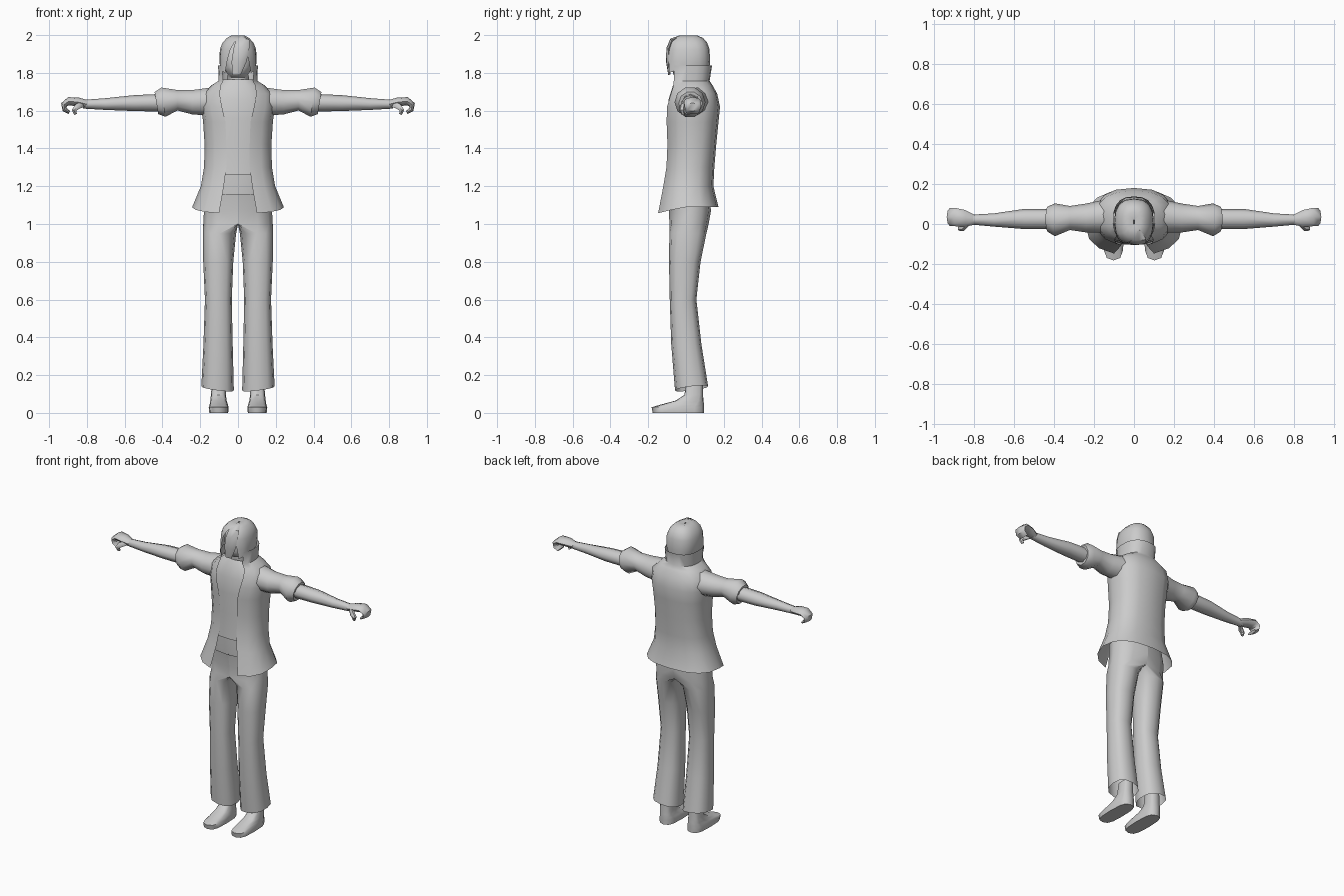
import bpy, bmesh
from math import sin, cos, pi, asin, radians
from mathutils import Vector


def loft(name, rings, closed=True, caps=True, mirror=True, angle=50):
    """Skin a list of equal-length point rings, optionally mirrored over x."""
    bm = bmesh.new()
    rows = [[bm.verts.new(p) for p in r] for r in rings]
    n = len(rows[0])
    for a, b in zip(rows, rows[1:]):
        for i in range(n if closed else n - 1):
            j = (i + 1) % n
            bm.faces.new((a[i], a[j], b[j], b[i]))
    if caps and closed:
        bm.faces.new(rows[0])
        bm.faces.new(rows[-1])
    bmesh.ops.recalc_face_normals(bm, faces=bm.faces)
    me = bpy.data.meshes.new(name)
    bm.to_mesh(me)
    bm.free()
    for p in me.polygons:
        p.use_smooth = True
    me.set_sharp_from_angle(angle=radians(angle))
    ob = bpy.data.objects.new(name, me)
    bpy.context.collection.objects.link(ob)
    if mirror:
        m = ob.modifiers.new("mirror", "MIRROR")
        m.merge_threshold = 0.002
    return ob


def spow(v, p):
    return (abs(v) ** p) * (1 if v > 0 else -1)


def half(z, e, w, f, b, zb=None, end=pi, n=8, p=0.8):
    """Half body section from front edge x=e round the side to the back."""
    zb = z if zb is None else zb
    start = asin(min(1, (e / w) ** (1 / p)))
    out = []
    for i in range(n):
        a = start + (end - start) * i / (n - 1)
        x = w * spow(max(sin(a), 0), p) if sin(a) > 1e-6 else 0
        y = (f + b) / 2 - (b - f) / 2 * spow(cos(a), p)
        out.append((x, y, z + (zb - z) * min(1, 1 - cos(a))))
    return out


def ring(z, x0, x1, y0, y1, flat=False, tilt=0, p=0.8, n=12):
    """Horizontal closed section; flat gives a D shape against x0."""
    out = []
    for i in range(n):
        a = 2 * pi * i / n
        c, s = spow(cos(a), p), spow(sin(a), p)
        if abs(cos(a)) < 1e-6:
            c = 0
        x = x0 + (x1 - x0) * max(0, c) if flat else (x0 + x1) / 2 + (x1 - x0) / 2 * c
        out.append((x, (y0 + y1) / 2 + (y1 - y0) / 2 * s, z + tilt * (s + c) / 2))
    return out


def sweep(name, stations, axis=(0, 1, 0), n=8, **kw):
    """Tube through (x, y, z, width radius, thickness radius) stations."""
    c = [Vector(s[:3]) for s in stations]
    u = Vector(axis)
    rings = []
    for i, s in enumerate(stations):
        t = (c[min(i + 1, len(c) - 1)] - c[max(i - 1, 0)]).normalized()
        v = t.cross(u).normalized()
        rings.append([c[i] + u * s[3] * cos(2 * pi * k / n) + v * s[4] * sin(2 * pi * k / n)
                      for k in range(n)])
    return loft(name, rings, **kw)


# Open jacket with flared hem and standing collar
loft("jacket", [half(*r) for r in [
    (1.055, .10, .243, -.155, .172, 1.09), (1.2, .075, .197, -.125, .145),
    (1.3, .062, .18, -.107, .15), (1.42, .062, .177, -.102, .16),
    (1.54, .066, .185, -.107, .172), (1.62, .085, .195, -.108, .18),
    (1.69, .097, .188, -.09, .165), (1.735, .09, .14, -.082, .14),
    (1.758, .078, .104, -.09, .125), (1.84, .085, .105, -.10, .138)]],
    closed=False)

# Short rolled sleeves
sweep("sleeve", [(.13, .04, 1.648, .085, .08), (.24, .03, 1.645, .072, .068),
                 (.32, .03, 1.655, .06, .057), (.395, .021, 1.645, .082, .082),
                 (.432, .024, 1.64, .063, .062), (.425, .024, 1.64, .045, .045)], n=10)

# Bare forearms
sweep("forearm", [(.40, .025, 1.642, .05, .047), (.55, .025, 1.64, .05, .042),
                  (.70, .02, 1.635, .033, .031), (.82, .022, 1.634, .024, .023)])

# Curled fingers and thumb
sweep("hand", [(.80, .022, 1.634, .026, .022), (.845, .028, 1.645, .042, .024),
               (.895, .035, 1.65, .046, .022), (.921, .035, 1.632, .044, .017),
               (.918, .035, 1.606, .04, .013), (.893, .035, 1.59, .036, .009)])
sweep("thumb", [(.82, .01, 1.635, .014, .018), (.85, -.018, 1.622, .016, .018),
                (.868, -.022, 1.602, .014, .014), (.86, -.015, 1.58, .01, .009)], n=6)

# Shirt front and bare waist seen through the jacket opening
loft("shirt", [half(*r, end=1.25, n=5) for r in [
    (1.26, 0, .165, -.105, .13), (1.42, 0, .165, -.096, .15), (1.56, 0, .175, -.1, .16),
    (1.66, 0, .175, -.092, .16), (1.73, 0, .13, -.07, .13), (1.765, 0, .085, -.05, .11)]],
    closed=False)
loft("waist", [half(*r, end=1.5, n=5) for r in [
    (1.12, 0, .155, -.09, .12), (1.2, 0, .155, -.095, .12), (1.28, 0, .155, -.096, .12)]],
    closed=False)

# Trousers with flared, slanted hems
loft("trousers", [ring(*r) for r in [
    (.13, .022, .194, -.058, .117, False, .022), (.36, .028, .183, -.078, .082),
    (.6, .033, .175, -.086, .055), (.8, .025, .184, -.09, .077),
    (.95, .01, .184, -.088, .108), (1.0, 0, .184, -.088, .12, True),
    (1.07, 0, .18, -.09, .132, True), (1.155, 0, .17, -.103, .125, True)]], caps=False)

# Shoes: flat sole, low toe, ankle running up into the trouser leg
loft("shoe", [ring(*r, False, 0, .65) for r in [
    (0, .052, .152, -.176, .095), (.03, .05, .155, -.182, .095),
    (.045, .054, .15, -.13, .095), (.065, .06, .147, -.055, .093),
    (.095, .064, .143, -.008, .09), (.17, .066, .138, 0, .09)]])

# Neck and face
loft("head", [half(*r, p=.9) for r in [
    (1.70, 0, .065, -.02, .10), (1.775, 0, .06, -.025, .10), (1.79, 0, .055, -.065, .10),
    (1.83, 0, .078, -.078, .115), (1.88, 0, .088, -.075, .12), (1.94, 0, .082, -.06, .11),
    (1.975, 0, .05, -.03, .08)]], closed=False)

# Hair shell parted at the front
loft("hair", [half(*r) for r in [
    (1.79, .068, .094, -.115, .125, 1.83), (1.86, .058, .099, -.105, .127),
    (1.925, .04, .096, -.1, .125), (1.96, .02, .082, -.09, .112),
    (1.985, 0, .06, -.07, .09), (1.998, 0, .035, -.035, .06), (1.99, 0, .003, .0, .02)]],
    closed=False)

# Long lock falling over the face
sweep("front_lock", [(.015, -.03, 1.992, .02, .006), (.025, -.075, 1.975, .035, .01),
                     (.018, -.092, 1.93, .042, .012), (.006, -.094, 1.86, .04, .012),
                     (-.008, -.088, 1.79, .022, .006)], axis=(1, 0, 0), mirror=False)
